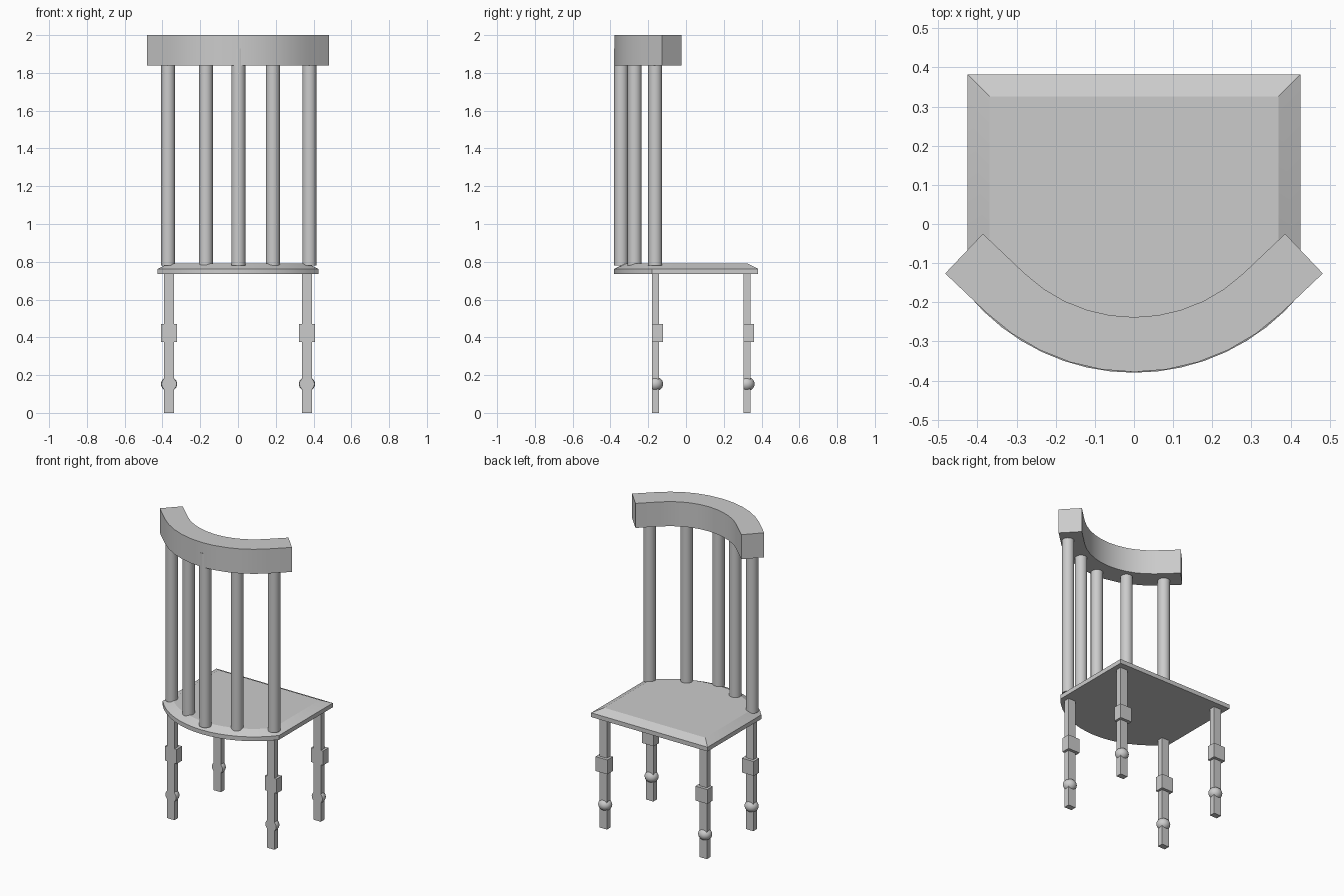
import bpy, bmesh
from math import sin, cos, asin, radians, sqrt
from mathutils import Matrix, Vector

cube = bpy.data.objects.get("Cube")
if cube:
    bpy.data.objects.remove(cube, do_unlink=True)

# Single flat grey
grey = bpy.data.materials.new("plain_grey")
grey.use_nodes = True
colour = (0.6, 0.6, 0.6, 1)
grey.diffuse_color = colour
grey.node_tree.nodes["Principled BSDF"].inputs["Base Color"].default_value = colour


def finish(name, bm, smooth=True):
    bmesh.ops.recalc_face_normals(bm, faces=bm.faces)
    mesh = bpy.data.meshes.new(name)
    bm.to_mesh(mesh)
    bm.free()
    mesh.materials.append(grey)
    obj = bpy.data.objects.new(name, mesh)
    bpy.context.collection.objects.link(obj)
    if smooth:
        bpy.ops.object.select_all(action='DESELECT')
        obj.select_set(True)
        bpy.context.view_layer.objects.active = obj
        bpy.ops.object.shade_smooth_by_angle(angle=radians(25))
    return obj


def loft(layers):
    """Stack matching (outline, z) layers and close both ends."""
    bm = bmesh.new()
    rings = [[bm.verts.new((x, y, z)) for x, y in pts] for pts, z in layers]
    n = len(rings[0])
    for low, high in zip(rings, rings[1:]):
        for i in range(n):
            j = (i + 1) % n
            bm.faces.new((low[i], low[j], high[j], high[i]))
    bm.faces.new(rings[0][::-1])
    bm.faces.new(rings[-1])
    return bm


def box(name, low, high):
    bm = bmesh.new()
    low, high = Vector(low), Vector(high)
    size = Matrix.Diagonal((*(high - low), 1))
    bmesh.ops.create_cube(bm, size=1, matrix=Matrix.Translation((low + high) / 2) @ size)
    return finish(name, bm, False)


# Seat: straight on three sides, bowed under the backrest, chamfered on top
def seat_outline(inset):
    radius, half, far = 0.55 - inset, 0.425 - inset, 0.382 - inset
    end = asin(half / radius)
    arc = [(radius * sin(end * i / 8), 0.17 - radius * cos(end * i / 8)) for i in range(-8, 9)]
    return arc + [(half, far), (-half, far)]


finish("seat", loft([(seat_outline(0), 0.735), (seat_outline(0), 0.763),
                     (seat_outline(0.056), 0.79)]))


# Top rail: arc with straight tangent ends
def rail_edge(radius):
    angle, run = radians(43.5), 0.148
    pts = [(radius * sin(angle * i / 5), 0.167 - radius * cos(angle * i / 5)) for i in range(-5, 6)]
    x, y = pts[-1]
    tip = (x + run * cos(angle), y + run * sin(angle))
    return [(-tip[0], tip[1])] + pts + [tip]


rail = rail_edge(0.545) + rail_edge(0.405)[::-1]
finish("top_rail", loft([(rail, 1.838), (rail, 2.0)]))

# Back spindles
for i, (x, y) in enumerate([(-0.37, -0.163), (-0.17, -0.272), (0.002, -0.343),
                            (0.185, -0.272), (0.378, -0.163)]):
    bm = bmesh.new()
    bmesh.ops.create_cone(bm, cap_ends=True, segments=24, radius1=0.037, radius2=0.037,
                          depth=1.15, matrix=Matrix.Translation((x, y, 1.355)))
    finish(f"spindle_{i + 1}", bm)

# Legs, each with a square block and a round knob cut flat at the front
for side, x in (("left", 0.365), ("right", -0.365)):
    for row, y in (("front", -0.18), ("rear", 0.304)):
        name = f"{row}_{side}_leg"
        box(name, (x - 0.027, y, 0), (x + 0.027, y + 0.038, 0.74))
        box(name + "_block", (x - 0.043, y, 0.376), (x + 0.043, y + 0.057, 0.471))
        bm = bmesh.new()
        place = Matrix.Translation((x, y + 0.016, 0.153)) @ Matrix.Diagonal((1, 1, 0.9, 1))
        bmesh.ops.create_uvsphere(bm, u_segments=24, v_segments=14, radius=0.043, matrix=place)
        cut = bmesh.ops.bisect_plane(bm, geom=bm.verts[:] + bm.edges[:] + bm.faces[:],
                                     plane_co=(x, y, 0), plane_no=(0, -1, 0), clear_outer=True)
        bmesh.ops.holes_fill(bm, edges=[e for e in bm.edges if e.is_boundary])
        finish(name + "_knob", bm)
